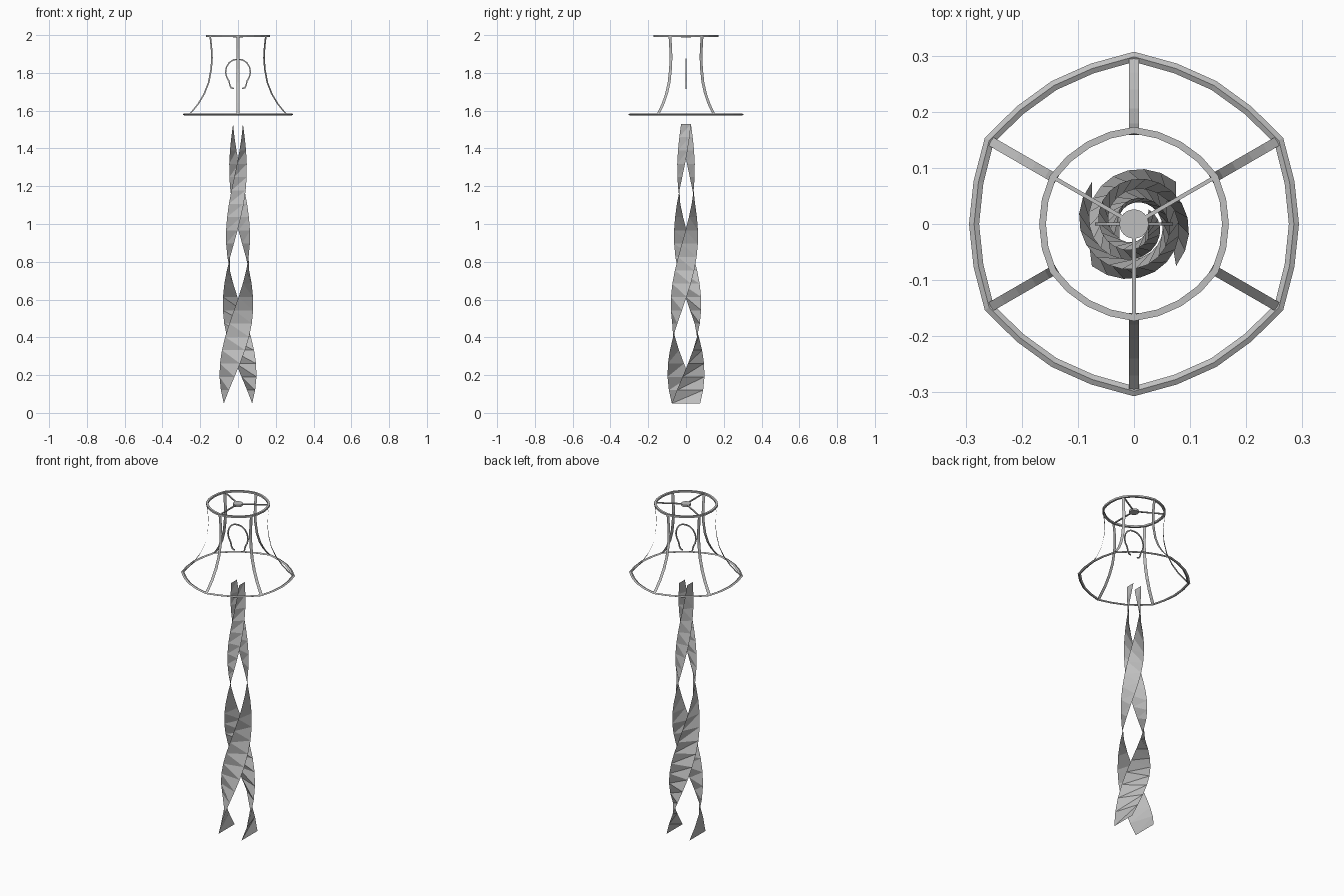
import bpy
from math import sin, cos, pi, radians
from mathutils import Vector

cube = bpy.data.objects.get("Cube")
if cube:
    bpy.data.objects.remove(cube, do_unlink=True)

grey = bpy.data.materials.new("Grey")
grey.use_nodes = True
COLOUR = (0.52, 0.52, 0.52, 1)
grey.diffuse_color = COLOUR
grey.node_tree.nodes["Principled BSDF"].inputs["Base Color"].default_value = COLOUR


def add_mesh(name, verts, faces):
    me = bpy.data.meshes.new(name)
    me.from_pydata(verts, [], faces)
    me.materials.append(grey)
    ob = bpy.data.objects.new(name, me)
    bpy.context.collection.objects.link(ob)
    return ob


def loft(name, sections, close_path=False, close_section=True):
    """Skin a list of equal-length cross-sections with quads."""
    n, m = len(sections), len(sections[0])
    verts = [p for s in sections for p in s]
    faces = []
    for i in range(n if close_path else n - 1):
        k = (i + 1) % n
        for j in range(m if close_section else m - 1):
            l = (j + 1) % m
            faces.append((i * m + j, k * m + j, k * m + l, i * m + l))
    if close_section and not close_path:
        faces += [tuple(range(m)), tuple((n - 1) * m + j for j in reversed(range(m)))]
    return add_mesh(name, verts, faces)


def ring(name, radii, z, section):
    """Ring whose radius repeats every 60 degrees, with a (radius, height) section."""
    steps = 6 * len(radii)
    rows = []
    for i in range(steps):
        a = radians(30) + 2 * pi * i / steps
        r = radii[i % len(radii)]
        rows.append([((r + dr) * cos(a), (r + dr) * sin(a), z + dz) for dr, dz in section])
    return loft(name, rows, close_path=True)


# Twisted, tapering stem: two opposite sides of a square column
STEPS, Z0, Z1 = 21, 0.05, 1.53
for side, name in ((-1, "stem_ribbon_right"), (1, "stem_ribbon_left")):
    rows = []
    for i in range(STEPS + 1):
        t = i / STEPS
        h = 0.075 + (0.026 - 0.075) * t
        a = 2 * pi * t
        z = Z0 + (Z1 - Z0) * t
        rows.append([(side * h * cos(a) - y * sin(a), side * h * sin(a) + y * cos(a), z)
                     for y in (-h, h)])
    ob = loft(name, rows, close_section=False)
    tri = ob.modifiers.new("triangles", 'TRIANGULATE')
    tri.quad_method = 'FIXED'

# Shade rings
ring("shade_bottom_ring", (0.298, 0.287, 0.285, 0.287), 1.58,
     ((-0.009, 0), (0, -0.005), (0.009, 0), (0, 0.005)))
ring("shade_top_ring", (0.167, 0.164, 0.163, 0.164), 1.995,
     ((-0.006, -0.005), (0.006, -0.005), (0.006, 0.005), (-0.006, 0.005)))

# Six flared flat struts
profile = [(0.170, 1.995), (0.162, 1.93), (0.159, 1.88), (0.164, 1.82), (0.179, 1.75),
           (0.206, 1.69), (0.240, 1.64), (0.270, 1.607), (0.298, 1.58)]
for k in range(6):
    a = radians(30 + 60 * k)
    out, side = Vector((cos(a), sin(a), 0)), Vector((-sin(a), cos(a), 0)) * 0.0085
    rows = [[out * r - side + Vector((0, 0, z)), out * r + side + Vector((0, 0, z))]
            for r, z in profile]
    loft(f"shade_strut_{k + 1}", rows, close_section=False)

# Three thin spokes and the hub
for k in range(3):
    a = radians(30 + 120 * k)
    out, side = Vector((cos(a), sin(a), 0)), Vector((-sin(a), cos(a), 0)) * 0.0035
    rows = [[out * r + side * s + Vector((0, 0, 1.996 + dz))
             for s, dz in ((-1, -0.003), (1, -0.003), (1, 0.003), (-1, 0.003))]
            for r in (0.015, 0.163)]
    loft(f"spoke_{k + 1}", rows)

bpy.ops.mesh.primitive_cylinder_add(vertices=24, radius=0.026, depth=0.012,
                                    location=(0, 0, 1.994))
bpy.context.object.name = "hub"
bpy.context.object.data.materials.append(grey)

# Wire bulb clip: open loop in the x-z plane
half = [(-0.022, 1.717), (-0.036, 1.721), (-0.043, 1.735), (-0.048, 1.757), (-0.060, 1.778),
        (-0.066, 1.803), (-0.061, 1.831), (-0.046, 1.855), (-0.024, 1.869), (0, 1.872)]
path = [Vector((x, 0, z)) for x, z in half + [(-x, z) for x, z in reversed(half[:-1])]]
rows = []
for i, p in enumerate(path):
    d = (path[min(i + 1, len(path) - 1)] - path[max(i - 1, 0)]).normalized()
    n = Vector((-d.z, 0, d.x)) * 0.0035
    y = Vector((0, 0.0025, 0))
    rows.append([p + n - y, p + n + y, p - n + y, p - n - y])
loft("bulb_clip", rows)
